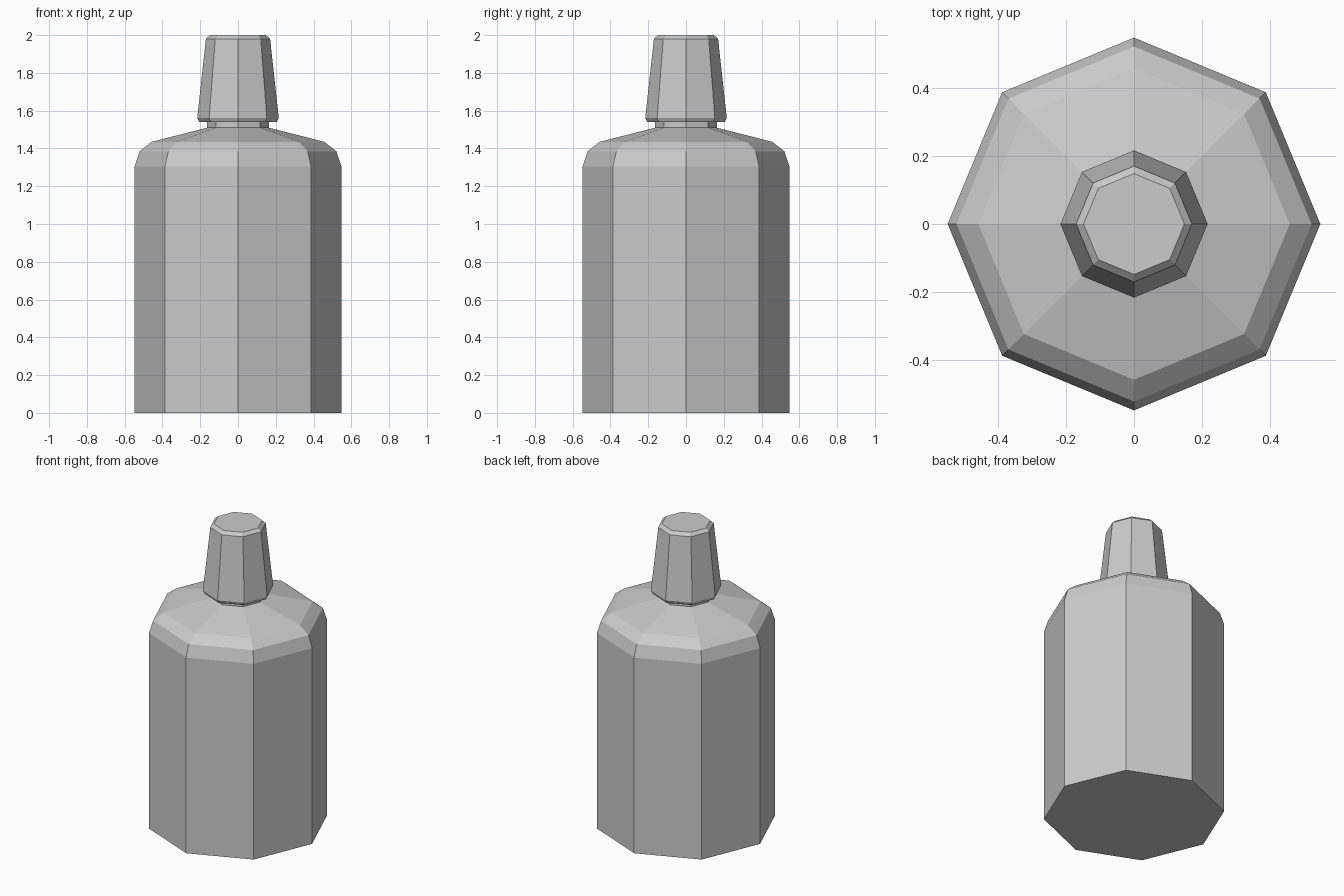
import bpy
import bmesh
from math import cos, sin, pi

cube = bpy.data.objects.get("Cube")
if cube:
    bpy.data.objects.remove(cube, do_unlink=True)

SIDES = 8

# Single plain plastic colour
grey = bpy.data.materials.new("light grey plastic")
grey.use_nodes = True
colour = (0.6, 0.6, 0.6, 1)
grey.diffuse_color = colour
grey.node_tree.nodes["Principled BSDF"].inputs["Base Color"].default_value = colour


def lathe(name, profile):
    """Closed eight-sided solid from (radius, height) rings, corners on the axes."""
    bm = bmesh.new()
    rings = []
    for r, z in profile:
        angles = [2 * pi * i / SIDES for i in range(SIDES)]
        rings.append([bm.verts.new((r * cos(a), r * sin(a), z)) for a in angles])
    for low, high in zip(rings, rings[1:]):
        for i in range(SIDES):
            j = (i + 1) % SIDES
            bm.faces.new((low[i], low[j], high[j], high[i]))
    bm.faces.new(rings[0][::-1])
    bm.faces.new(rings[-1])
    mesh = bpy.data.meshes.new(name)
    bm.to_mesh(mesh)
    bm.free()
    mesh.materials.append(grey)
    obj = bpy.data.objects.new(name, mesh)
    bpy.context.collection.objects.link(obj)
    return obj


# Bottle with rounded shoulder and short neck
lathe("bottle_body", [(0.547, 0), (0.547, 1.305), (0.521, 1.385),
                      (0.457, 1.435), (0.163, 1.51), (0.163, 1.545)])

# Tapered cap with bevelled rims
lathe("cap", [(0.205, 1.54), (0.216, 1.56), (0.17, 1.98), (0.148, 2.0)])
